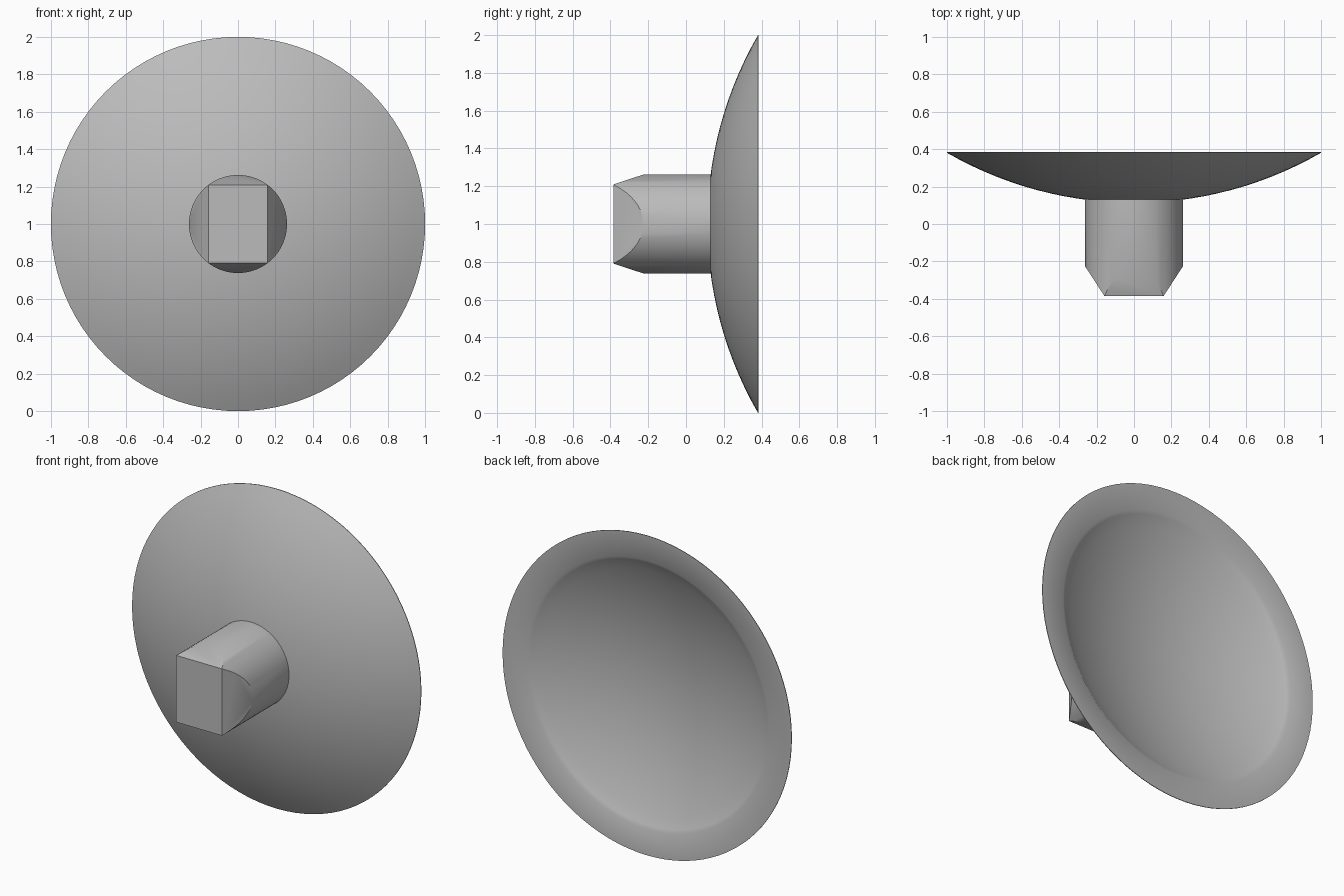
import bpy, bmesh, math
from mathutils import Vector, Matrix

if "Cube" in bpy.data.objects:
    bpy.data.objects.remove(bpy.data.objects["Cube"], do_unlink=True)

grey = bpy.data.materials.new("plain grey")
grey.use_nodes = True
colour = (0.5, 0.5, 0.5, 1)
grey.diffuse_color = colour
grey.node_tree.nodes["Principled BSDF"].inputs["Base Color"].default_value = colour

AXIS_Z = 1.0


def finish(bm, name, angle):
    bmesh.ops.recalc_face_normals(bm, faces=bm.faces)
    mesh = bpy.data.meshes.new(name)
    bm.to_mesh(mesh)
    bm.free()
    obj = bpy.data.objects.new(name, mesh)
    bpy.context.collection.objects.link(obj)
    mesh.materials.append(grey)
    bpy.ops.object.select_all(action="DESELECT")
    obj.select_set(True)
    bpy.context.view_layer.objects.active = obj
    bpy.ops.object.shade_smooth_by_angle(angle=math.radians(angle))
    return obj


def cap(radius, edge, apex, steps):
    """Points (r, y) along a spherical cap, from its apex to its edge."""
    end = math.asin(edge / radius)
    return [(radius * math.sin(end * i / steps),
             apex + radius * (1 - math.cos(end * i / steps)))
            for i in range(steps + 1)]


# Dish: two concentric caps joined by a thin lip and a flat rim band
outer = cap(2.0, 1.0, 0.113, 14)
inner = cap(1.93, 0.82, 0.183, 12)
profile = outer + [(1.0, 0.385), (0.84, 0.378)] + inner[::-1]
bm = bmesh.new()
points = [bm.verts.new((r, y, AXIS_Z)) for r, y in profile]
edges = [bm.edges.new(pair) for pair in zip(points, points[1:])]
bmesh.ops.spin(bm, geom=points + edges, cent=(0, 0, AXIS_Z), axis=(0, 1, 0),
               angle=math.tau, steps=96)
bmesh.ops.remove_doubles(bm, verts=bm.verts, dist=0.0005)
finish(bm, "dish", 30)

# Stem: round bar whose front end is cut by four slanted planes
RADIUS, FRONT, BACK = 0.262, -0.385, 0.15
bm = bmesh.new()
turn = Matrix.Translation((0, (FRONT + BACK) / 2, AXIS_Z)) @ Matrix.Rotation(math.pi / 2, 4, "X")
bmesh.ops.create_cone(bm, cap_ends=True, segments=64, radius1=RADIUS,
                      radius2=RADIUS, depth=BACK - FRONT, matrix=turn)
for side, half in ((Vector((1, 0, 0)), 0.158), (Vector((0, 0, 1)), 0.209)):
    for sign in (1, -1):
        out = side * sign
        start = out * half + Vector((0, FRONT, AXIS_Z))
        slope = (RADIUS - half) / 0.16
        normal = (out - Vector((0, slope, 0))).normalized()
        cut = bmesh.ops.bisect_plane(bm, geom=bm.verts[:] + bm.edges[:] + bm.faces[:],
                                     plane_co=start, plane_no=normal,
                                     clear_outer=True, dist=0.00001)
        rim = [e for e in cut["geom_cut"] if isinstance(e, bmesh.types.BMEdge)]
        bmesh.ops.holes_fill(bm, edges=rim, sides=0)
finish(bm, "stem", 34)
